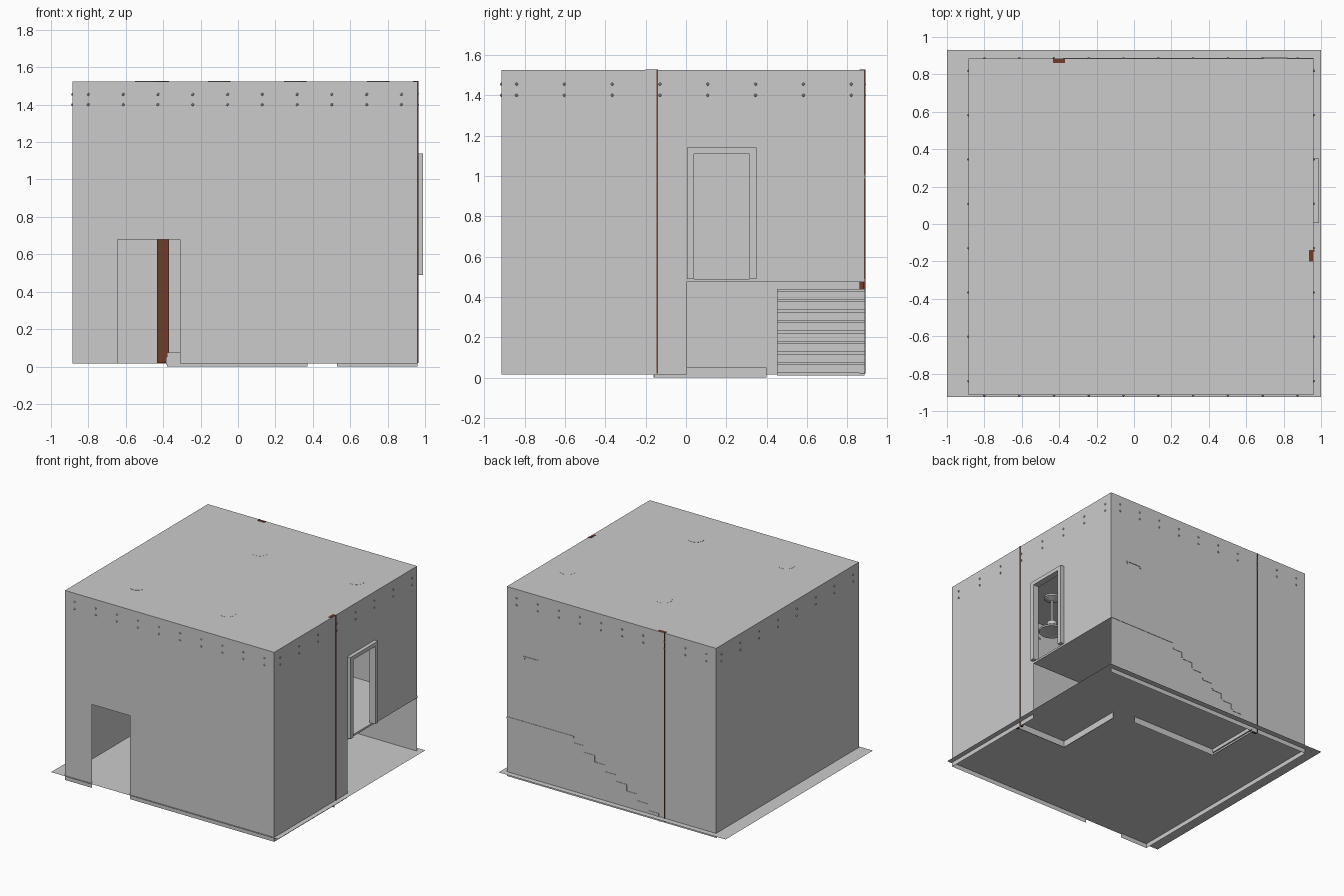
import bpy, bmesh, math
from mathutils import Vector

cube = bpy.data.objects.get("Cube")
if cube:
    bpy.data.objects.remove(cube, do_unlink=True)


def material(name, rgb):
    m = bpy.data.materials.new(name)
    m.use_nodes = True
    m.diffuse_color = (*rgb, 1)
    m.node_tree.nodes["Principled BSDF"].inputs["Base Color"].default_value = (*rgb, 1)
    return m


GREY = material("plaster grey", (0.6, 0.6, 0.6))
BROWN = material("wood brown", (0.16, 0.045, 0.025))
X0, X1, Y0, Y1 = -0.885, 0.96, -0.915, 0.885
BASE, GROUND, LANDING, ROOF = 0.015, 0.05, 0.49, 1.525


def finish(name, bm, mat=GREY):
    mesh = bpy.data.meshes.new(name)
    bm.to_mesh(mesh)
    bm.free()
    mesh.materials.append(mat)
    ob = bpy.data.objects.new(name, mesh)
    bpy.context.collection.objects.link(ob)
    return ob


def sheet(name, points, mat=GREY):
    bm = bmesh.new()
    bm.faces.new([bm.verts.new(p) for p in points])
    return finish(name, bm, mat)


def add_box(bm, lo, hi):
    lo, hi = Vector(lo), Vector(hi)
    for v in bmesh.ops.create_cube(bm, size=1)["verts"]:
        v.co = Vector(a * b for a, b in zip(v.co, hi - lo)) + (lo + hi) / 2


def box(name, lo, hi, mat=GREY):
    bm = bmesh.new()
    add_box(bm, lo, hi)
    return finish(name, bm, mat)


# Ground and roof sheets
for name, x0, x1, y0, y1, z in (("ground", -1, 1, -0.925, 0.93, GROUND),
                                ("roof", X0, X1, Y0, Y1, ROOF)):
    sheet(name, [(x0, y0, z), (x1, y0, z), (x1, y1, z), (x0, y1, z)])

# Walls, with the doorways notched out of their outlines
front = [(X0, BASE), (-0.645, BASE), (-0.645, 0.68), (-0.31, 0.68),
         (-0.31, BASE), (X1, BASE), (X1, ROOF), (X0, ROOF)]
sheet("front_wall", [(x, Y0, z) for x, z in front])
side = [(Y0, BASE), (0.005, BASE), (0.005, 1.14), (0.35, 1.14),
        (0.35, LANDING), (Y1, LANDING), (Y1, ROOF), (Y0, ROOF)]
sheet("left_wall", [(X1, y, z) for y, z in side])
sheet("right_wall", [(X0, Y1, BASE), (X0, Y0, BASE), (X0, Y0, ROOF), (X0, Y1, ROOF)])
sheet("back_wall", [(X1, Y1, BASE), (X0, Y1, BASE), (X0, Y1, ROOF), (X1, Y1, ROOF)])

# Raised door frame
bm = bmesh.new()
add_box(bm, (0.94, 0.005, LANDING), (0.99, 0.04, 1.14))
add_box(bm, (0.94, 0.315, LANDING), (0.99, 0.35, 1.14))
add_box(bm, (0.94, 0.04, 1.11), (0.99, 0.315, 1.14))
finish("door_frame", bm)

# Landing and stairs: the edges just break through the back wall
box("landing", (0.37, 0.005, 0.475), (X1, Y1 + 0.003, LANDING))
STEPS, RUN, RISE = 8, 0.094, 0.052
bm = bmesh.new()
for i in range(STEPS):
    x, z = -0.38 + i * RUN, 0.075 + i * RISE
    add_box(bm, (x, 0.45, z - 0.012), (x + RUN, Y1 + 0.003, z))
    add_box(bm, (x, 0.45, z - RISE), (x + 0.012, Y1 + 0.003, z))
finish("stairs", bm)
outline = [(-0.38, 0)]
for i in range(STEPS):
    x, z = -0.38 + i * RUN, 0.075 + i * RISE
    outline += [(x, z), (x + RUN, z)]
outline += [(outline[-1][0], 0)]
sheet("stair_side", [(x, 0.45, z) for x, z in outline])

# Footing strips under the ground
bm = bmesh.new()
add_box(bm, (0.53, -0.16, 0), (X1, -0.155, GROUND))
add_box(bm, (0.53, -0.16, 0), (0.535, 0.4, GROUND))
add_box(bm, (-0.385, 0.45, 0.01), (-0.38, Y1, GROUND))
finish("footings", bm)

# Wooden posts set in the walls, each with a thin edge showing outside
box("back_post", (-0.43, 0.86, 0.02), (-0.37, Y1 - 0.002, ROOF + 0.002), BROWN)
box("back_post_edge", (-0.434, 0.86, 0.02), (-0.428, Y1 + 0.005, ROOF + 0.002), BROWN)
box("left_post", (0.935, -0.2, 0.02), (X1 - 0.002, -0.14, ROOF + 0.002), BROWN)
box("left_post_edge", (0.935, -0.146, 0.02), (X1 + 0.005, -0.14, ROOF + 0.002), BROWN)

# Coat rail showing through the back wall
bm = bmesh.new()
add_box(bm, (0.68, Y1 - 0.03, 1.0), (0.82, Y1 + 0.004, 1.01))
for x in (0.68, 0.8):
    add_box(bm, (x, Y1 - 0.03, 0.985), (x + 0.01, Y1 + 0.004, 1.01))
finish("coat_rail", bm)

# Two rows of bolts around the top of the walls
bm = bmesh.new()


def bolt(x, y, z):
    for v in bmesh.ops.create_icosphere(bm, subdivisions=1, radius=0.008)["verts"]:
        v.co += Vector((x, y, z))


for z in (1.40, 1.455):
    for i in range(10):
        x = -0.8 + i * 0.186
        for y in (Y0, Y1):
            bolt(x, y, z)
    for i in range(8):
        y = -0.84 + i * 0.237
        for x in (X0, X1):
            bolt(x, y, z)
finish("bolts", bm)


# Hanging lamps: ceiling cap, rod and dome shade turned from one profile
def lamp(name, x, y, sides=20):
    profile = [(0.054, 0.001), (0.06, 0.001), (0.06, -0.012), (0.008, -0.03),
               (0.008, -0.2), (0.035, -0.21), (0.04, -0.24), (0.1, -0.28),
               (0.095, -0.29), (0.0, -0.27)]
    bm = bmesh.new()
    verts = [bm.verts.new((r, 0, z)) for r, z in profile]
    edges = [bm.edges.new(p) for p in zip(verts, verts[1:])]
    bmesh.ops.spin(bm, geom=verts + edges, axis=(0, 0, 1), cent=(0, 0, 0),
                   angle=math.tau, steps=sides)
    bmesh.ops.remove_doubles(bm, verts=bm.verts, dist=0.0002)
    bmesh.ops.recalc_face_normals(bm, faces=bm.faces)
    for f in bm.faces:
        f.smooth = True
    ob = finish(name, bm)
    ob.location = (x, y, ROOF)
    bpy.ops.object.select_all(action="DESELECT")
    ob.select_set(True)
    bpy.context.view_layer.objects.active = ob
    bpy.ops.object.shade_smooth_by_angle(angle=math.radians(35))


for i, (x, y) in enumerate(((-0.1, 0.42), (0.75, 0.42), (-0.49, -0.565), (0.305, -0.565))):
    lamp("hanging_lamp_%d" % (i + 1), x, y)
